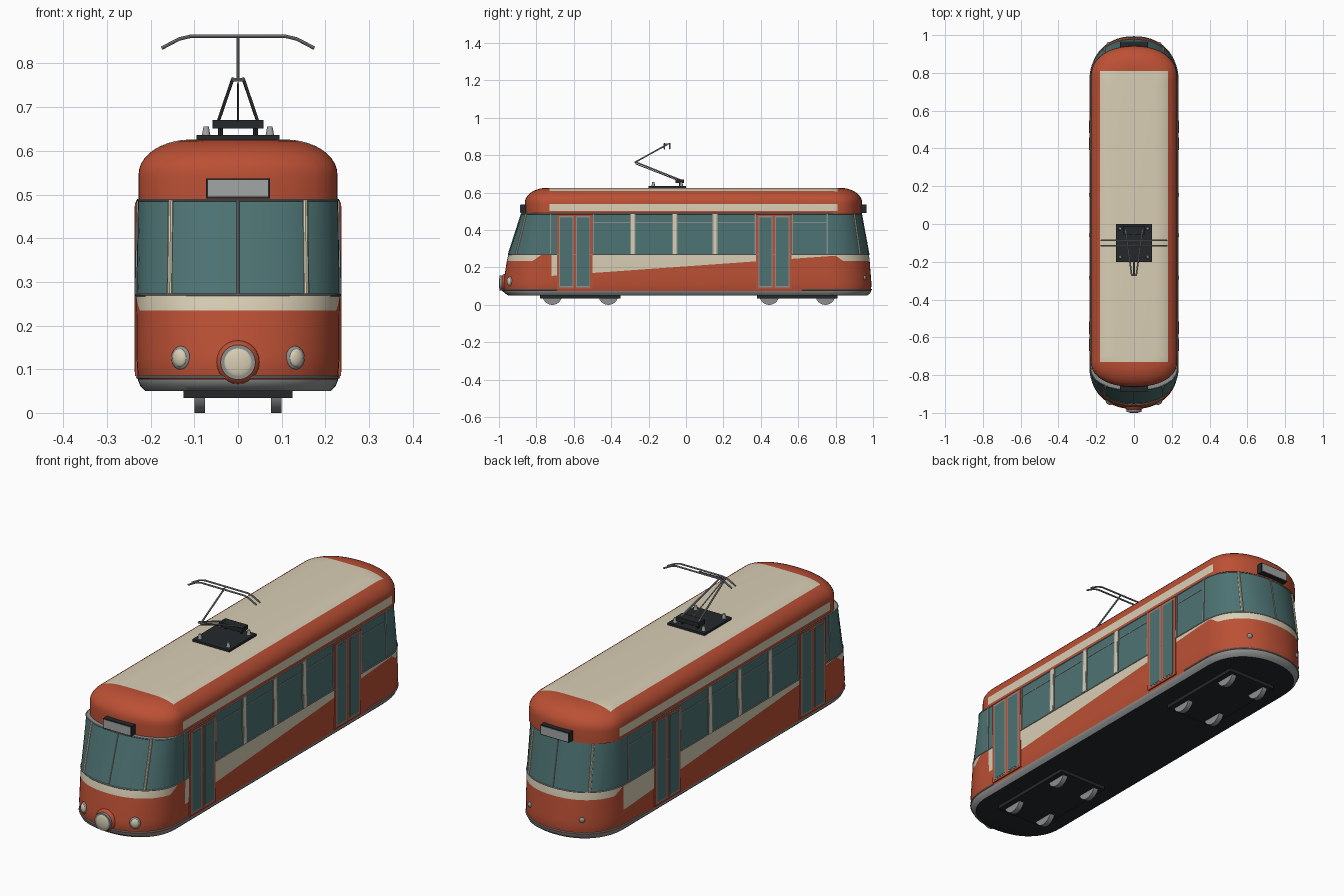
import bpy, bmesh, math
from mathutils import Vector

if "Cube" in bpy.data.objects:
    bpy.data.objects.remove(bpy.data.objects["Cube"], do_unlink=True)


def material(name, rgb):
    m = bpy.data.materials.new(name)
    m.use_nodes = True
    m.diffuse_color = (*rgb, 1)
    m.node_tree.nodes["Principled BSDF"].inputs["Base Color"].default_value = (*rgb, 1)
    return m


RED = material("orange red paint", (0.50, 0.08, 0.035))
CREAM = material("cream paint", (0.69, 0.62, 0.46))
GLASS = material("teal glass", (0.075, 0.17, 0.17))
GREY = material("grey metal", (0.27, 0.28, 0.28))
DARK = material("dark underframe", (0.018, 0.022, 0.024))
PALE = material("pale sign face", (0.36, 0.38, 0.37))
FRONT, BACK = -0.76, 0.76      # where the ends start to curve


def finish(ob, name, mats, smooth=True):
    ob.name = ob.data.name = name
    ob.data.materials.clear()
    for m in mats:
        ob.data.materials.append(m)
    if smooth:
        bpy.ops.object.select_all(action='DESELECT')
        ob.select_set(True)
        bpy.context.view_layer.objects.active = ob
        bpy.ops.object.shade_smooth_by_angle(angle=math.radians(35))
    return ob


def box(name, x, y, z, mat):
    """Box from (min, max) pairs."""
    bpy.ops.mesh.primitive_cube_add(size=1, location=[sum(p) / 2 for p in (x, y, z)])
    ob = bpy.context.object
    ob.scale = [p[1] - p[0] for p in (x, y, z)]
    bpy.ops.object.transform_apply(location=False)
    return finish(ob, name, [mat], False)


def ball(name, loc, scale, mat, turn=0):
    bpy.ops.mesh.primitive_uv_sphere_add(segments=24, ring_count=12, location=loc, rotation=(0, 0, turn))
    bpy.context.object.scale = scale
    return finish(bpy.context.object, name, [mat])


def cylinder(name, loc, r, depth, mat, rot=(0, 0, 0), top=None):
    bpy.ops.mesh.primitive_cone_add(vertices=24, radius1=r, radius2=r if top is None else top,
                                    depth=depth, location=loc, rotation=rot)
    return finish(bpy.context.object, name, [mat])


def tube(name, pts, r, mat, cyclic=False):
    cu = bpy.data.curves.new(name, 'CURVE')
    cu.dimensions, cu.bevel_depth, cu.bevel_resolution, cu.use_fill_caps = '3D', r, 2, True
    sp = cu.splines.new('POLY')
    sp.points.add(len(pts) - 1)
    for p, co in zip(sp.points, pts):
        p.co = (*co, 1)
    sp.use_cyclic_u = cyclic
    ob = bpy.data.objects.new(name, cu)
    bpy.context.collection.objects.link(ob)
    bpy.ops.object.select_all(action='DESELECT')
    ob.select_set(True)
    bpy.context.view_layer.objects.active = ob
    bpy.ops.object.convert(target='MESH')
    return finish(bpy.context.object, name, [mat])


def end_point(w, y0, y1, a, e=2.2):
    """Point on a rounded end, a running from 0 (+x) to pi (-x)."""
    c, s = math.cos(a), max(math.sin(a), 0)
    return (math.copysign(w * abs(c) ** (2 / e), c), y0 + (y1 - y0) * s ** (2 / e))


def outline(w, yf, yb, f0=FRONT, b0=BACK, n=28):
    arc = [math.pi * i / n for i in range(n + 1)]
    return ([end_point(w, f0, yf, a) for a in arc], [end_point(w, b0, yb, math.pi - a) for a in arc])


def loft(name, rings, cuts, rule, mats):
    """Skin (z, points) rings, cut along paint borders, colour by rule."""
    bm = bmesh.new()
    loops = [[bm.verts.new((x, y, z)) for x, y in pts] for z, pts in rings]
    for a, b in zip(loops, loops[1:]):
        for i in range(len(a)):
            j = (i + 1) % len(a)
            bm.faces.new((a[i], a[j], b[j], b[i]))
    bm.faces.new(loops[0])
    bm.faces.new(loops[-1])
    bmesh.ops.recalc_face_normals(bm, faces=bm.faces)
    for co, no in cuts:
        bmesh.ops.bisect_plane(bm, geom=bm.verts[:] + bm.edges[:] + bm.faces[:], dist=1e-5,
                               plane_co=co, plane_no=Vector(no).normalized())
    for f in bm.faces:
        f.material_index = mats.index(rule(f.calc_center_median(), f.normal))
    me = bpy.data.meshes.new(name)
    bm.to_mesh(me)
    bm.free()
    ob = bpy.data.objects.new(name, me)
    bpy.context.collection.objects.link(ob)
    keep = [p.material_index for p in me.polygons]
    finish(ob, name, mats)
    me.polygons.foreach_set("material_index", keep)


# Lower body: height, half width, front end, back end
PROFILE = [(0.05, 0.212, -0.95, 0.968), (0.062, 0.224, -0.968, 0.985), (0.075, 0.229, -0.975, 0.99),
           (0.12, 0.232, -0.976, 0.991), (0.235, 0.233, -0.958, 0.982), (0.27, 0.233, -0.95, 0.978),
           (0.488, 0.229, -0.88, 0.938)]


def section(z):
    for a, b in zip(PROFILE, PROFILE[1:]):
        if z <= b[0]:
            t = (z - a[0]) / (b[0] - a[0])
            return [p + (q - p) * t for p, q in zip(a[1:], b[1:])]


STARTS, SLOPE = {1: -0.72, -1: -0.79}, 0.071


def wedge(side, y, z):
    u = side * y
    return u > STARTS[side] and u < 0.8 and z > 0.155 + (u - STARTS[side]) * SLOPE


def belt(y, z):
    return z > 0.235 and ((y + 0.82) * 0.035 < (z - 0.235) * 0.05 or (0.84 - y) * 0.035 < (z - 0.235) * 0.05)


def body_paint(c, n):
    if n.z < -0.9:
        return DARK
    if c.z < 0.075 or n.z > 0.9:
        return GREY
    if c.z > 0.27:
        return GLASS
    return CREAM if belt(c.y, c.z) or wedge(1 if c.x > 0 else -1, c.y, c.z) else RED


cuts = [((0, -0.82, 0.235), (0, 0.035, -0.05)), ((0, 0.84, 0.235), (0, 0.035, 0.05))]
for s, u in STARTS.items():
    cuts += [((0, s * u, 0), (0, 1, 0)), ((0, s * 0.8, 0), (0, 1, 0)),
             ((0, s * u, 0.155), (0, -s * SLOPE, 1))]
loft("body", [(p[0], sum(outline(*p[1:]), [])) for p in PROFILE], cuts, body_paint,
     [RED, CREAM, GLASS, GREY, DARK])

# Domed roof
roof = [(0.486, 0), (0.502, 0), (0.54, 0)]
roof += [(0.545 + 0.081 * math.sin(t), 0.12 * (1 - math.cos(t))) for t in [math.pi / 20 * i for i in range(1, 11)]]


def roof_paint(c, n):
    if -0.73 < c.y < 0.81 and (0.502 < c.z < 0.54 or (c.z > 0.58 and abs(c.x) < 0.18)):
        return CREAM
    return RED


loft("roof", [(z, sum(outline(0.228 - d, -0.862 + d, 0.942 - d, -0.73 + d * 0.5, 0.78 - d * 0.5), []))
              for z, d in roof],
     [((0, -0.73, 0), (0, 1, 0)), ((0, 0.81, 0), (0, 1, 0)),
      ((0.18, 0, 0), (1, 0, 0)), ((-0.18, 0, 0), (1, 0, 0))], roof_paint, [RED, CREAM])


# Trim rails around the body
def ring(z, grow=0.0):
    w, yf, yb = section(z)
    f, b = outline(w + grow, yf - grow, yb + grow)
    return [(x, y, z) for x, y in f], [(x, y, z) for x, y in b]


for z in (0.27, 0.487):
    f, b = ring(z)
    tube("window_rail", f + b, 0.003, GREY, True)
f, b = ring(0.082)
wr = f[0][0]
tube("front_bumper_rail", [(wr, -0.69, 0.082)] + f + [(-wr, -0.69, 0.082)], 0.004, GREY)
tube("back_bumper_rail", [(-wr, 0.62, 0.082)] + b + [(wr, 0.62, 0.082)], 0.004, GREY)

# End window posts
for y0, k in ((FRONT, 1), (BACK, 2)):
    for x, r, m in ((-0.155, 0.006, CREAM), (0, 0.003, GREY), (0.155, 0.006, CREAM)):
        a = math.acos(math.copysign((abs(x) / 0.231) ** 1.1, x))
        pts = []
        for z in (0.272, 0.486):
            s = section(z)
            pts.append((*end_point(s[0], y0, s[k], a), z))
        tube("end_window_post", pts, r, m)

# Sides: doors, window posts and sashes
for s in (1, -1):
    def side(x0, x1):
        return tuple(sorted((s * x0, s * x1)))
    for y in (-0.69, 0.375):
        box("door_frame", side(0.2, 0.2355), (y, y + 0.19), (0.085, 0.482), RED)
        for k in (0.012, 0.102):
            box("door_glass_frame", side(0.23, 0.2365), (y + k, y + k + 0.076), (0.094, 0.474), GREY)
            box("door_glass", side(0.23, 0.2375), (y + k + 0.005, y + k + 0.071), (0.1, 0.468), GLASS)

    def upright(name, y, w, mat, out):
        ob = box(name, side(0.22, 0.231 + out), (y - w, y + w), (0.272, 0.486), mat)
        for v in ob.data.vertices:            # lean with the body side
            v.co.x -= s * 0.018 * v.co.z
    for y in (-0.285, -0.06, 0.155):
        upright("window_post", y, 0.009, CREAM, 0.004)
        for k in (-0.012, 0.012):
            upright("window_frame", y + k, 0.003, GREY, 0.003)
    for y in (-0.725, -0.495, 0.37, 0.57, 0.755):
        upright("window_frame", y, 0.003, GREY, 0.003)
    for a, b in ((-0.5, 0.375), (0.565, 0.755)):
        box("window_sash", side(0.225, 0.2315), (a, b), (0.439, 0.443), GREY)

# Destination signs
for y, d in ((-0.866, -1), (0.944, 1)):
    box("sign_frame", (-0.073, 0.073), (y - 0.02, y + 0.02), (0.491, 0.537), DARK)
    e = y + d * 0.02
    box("sign_face", (-0.069, 0.069), (e - 0.002, e + 0.002), (0.495, 0.533), PALE)

# Lamps
ball("headlight_housing", (0, -0.968, 0.116), (0.05, 0.026, 0.05), RED)
cylinder("headlight_rim", (0, -0.985, 0.116), 0.04, 0.022, GREY, (math.pi / 2, 0, 0))
ball("headlight_lens", (0, -0.993, 0.116), (0.034, 0.008, 0.034), CREAM)
for s in (1, -1):
    ball("side_lamp_rim", (s * 0.131, -0.942, 0.126), (0.024, 0.01, 0.027), GREY, s * 0.5)
    ball("side_lamp_lens", (s * 0.133, -0.946, 0.126), (0.018, 0.01, 0.021), CREAM, s * 0.5)
    ball("tail_lamp", (s * 0.132, 0.952, 0.145), (0.013, 0.012, 0.013), GREY)

# Bogies and wheels
for y in (-0.565, 0.595):
    box("bogie", (-0.125, 0.125), (y - 0.215, y + 0.215), (0.034, 0.055), DARK)
    for dy in (-0.15, 0.15):
        for x in (-0.088, 0.088):
            cylinder("wheel", (x, y + dy, 0.053), 0.053, 0.024, GREY, (0, math.pi / 2, 0))

# Current collector
box("collector_plate", (-0.095, 0.095), (-0.2, 0), (0.622, 0.636), DARK)
box("collector_box", (-0.058, 0.058), (-0.055, -0.01), (0.651, 0.671), DARK)
for x in (-0.073, 0.073):
    for y in (-0.175, -0.025):
        cylinder("insulator", (x, y, 0.645), 0.01, 0.022, PALE, top=0.006)
    t = x / 0.073
    tube("box_support", [(t * 0.04, -0.032, 0.63), (t * 0.04, -0.032, 0.66)], 0.006, DARK)
    tube("lower_arm", [(t * 0.045, -0.03, 0.668), (t * 0.012, -0.272, 0.765)], 0.004, GREY)
tube("control_rod", [(0, -0.05, 0.668), (0, -0.272, 0.755)], 0.0025, GREY)
tube("elbow", [(-0.014, -0.272, 0.763), (0.014, -0.272, 0.763)], 0.004, GREY)
tube("upper_arm", [(0, -0.272, 0.763), (0, -0.1, 0.858)], 0.004, GREY)
tube("bow_link", [(0, -0.115, 0.858), (0, -0.087, 0.862)], 0.003, GREY)
for y in (-0.115, -0.087):
    half = [(0.11, 0.862), (0.135, 0.856), (0.175, 0.835)]
    tube("contact_bow", [(-x, y, z) for x, z in reversed(half)] + [(x, y, z) for x, z in half], 0.004, GREY)
